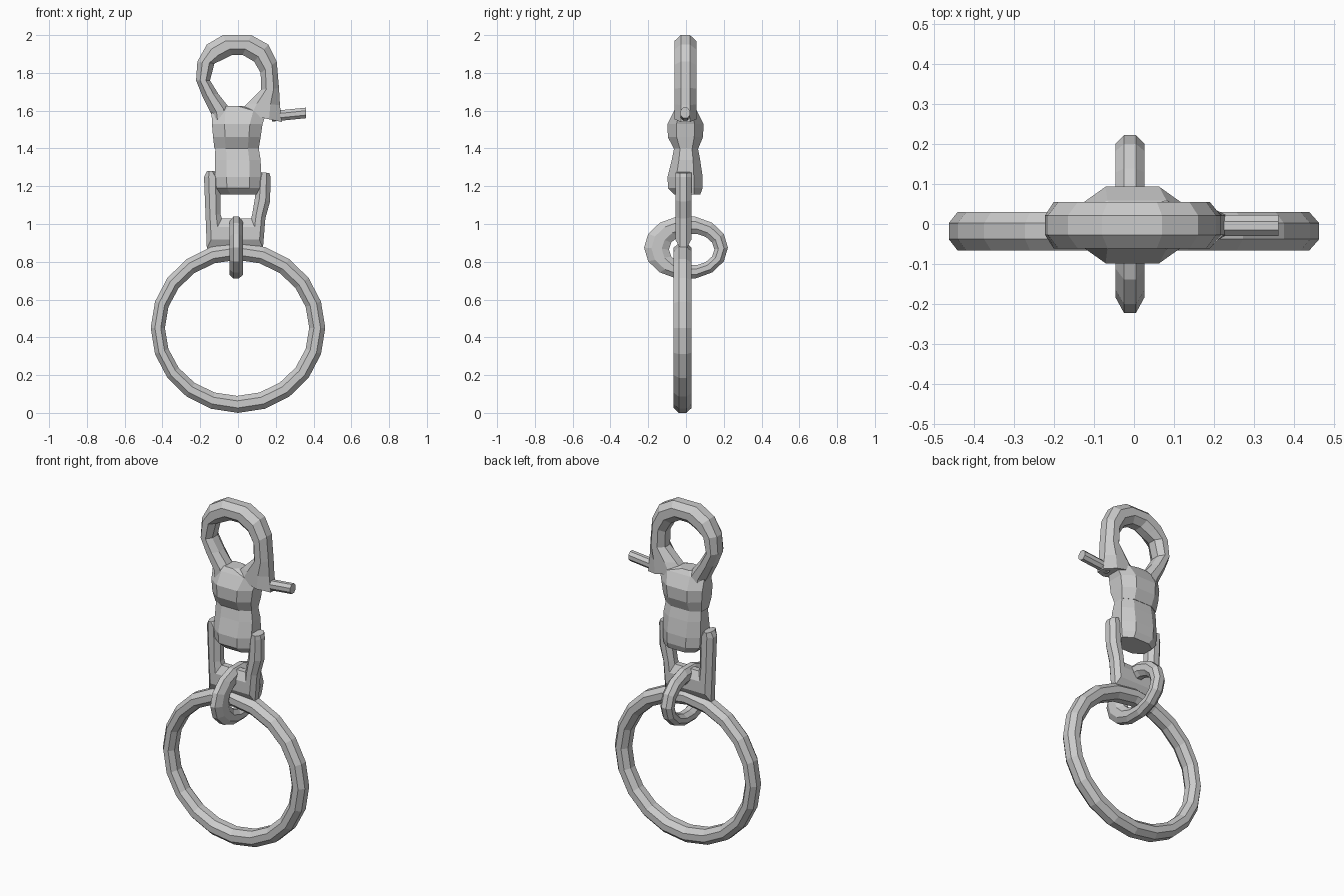
import bpy
import math

if "Cube" in bpy.data.objects:
    bpy.data.objects.remove(bpy.data.objects["Cube"])

# Octagonal section, flats touching +-1
SECTION = []
for k in range(8):
    a = math.radians(22.5 + 45 * k)
    s = 1 / math.cos(math.radians(22.5))
    SECTION.append((math.cos(a) * s, math.sin(a) * s))


def make_mesh(name, rings, closed=False):
    """Skin a row of equal-sized rings; cap the ends unless closed."""
    n, m = len(rings[0]), len(rings)
    verts = [p for r in rings for p in r]
    faces = []
    for i in range(m if closed else m - 1):
        j = (i + 1) % m
        for k in range(n):
            l = (k + 1) % n
            faces.append((i * n + k, i * n + l, j * n + l, j * n + k))
    if not closed:
        faces += [tuple(range(n))[::-1], tuple(range((m - 1) * n, m * n))]
    me = bpy.data.meshes.new(name)
    me.from_pydata(verts, [], faces)
    ob = bpy.data.objects.new(name, me)
    bpy.context.collection.objects.link(ob)
    bpy.context.view_layer.objects.active = ob
    bpy.ops.object.mode_set(mode='EDIT')
    bpy.ops.mesh.select_all(action='SELECT')
    bpy.ops.mesh.normals_make_consistent(inside=False)
    bpy.ops.object.mode_set(mode='OBJECT')
    return ob


def band(name, pairs, mid, half, closed=False, plane='xz'):
    """Rounded bar between outer and inner outline points (h, z)."""
    rings = []
    for (ho, zo), (hi, zi) in pairs:
        ring = []
        for u, v in SECTION:
            t = (1 + u) / 2
            h, z, d = hi + (ho - hi) * t, zi + (zo - zi) * t, mid + half * v
            ring.append((h, d, z) if plane == 'xz' else (d, h, z))
        rings.append(ring)
    return make_mesh(name, rings, closed)


def barrel(name, levels, cut=0.5):
    """Loft of chamfered rectangles (z, x0, x1, y0, y1)."""
    rings = []
    for z, x0, x1, y0, y1 in levels:
        cx, cy, rx, ry = (x0 + x1) / 2, (y0 + y1) / 2, (x1 - x0) / 2, (y1 - y0) / 2
        corners = [(1, -cut), (1, cut), (cut, 1), (-cut, 1),
                   (-1, cut), (-1, -cut), (-cut, -1), (cut, -1)]
        rings.append([(cx + rx * a, cy + ry * b, z) for a, b in corners])
    return make_mesh(name, rings)


def ellipse(h, z, rh, rz, n):
    return [(h + rh * math.cos(2 * math.pi * i / n),
             z + rz * math.sin(2 * math.pi * i / n)) for i in range(n)]


# Large key ring
band("key_ring", list(zip(ellipse(0, 0.45, 0.462, 0.45, 20),
                          ellipse(-0.005, 0.45, 0.382, 0.36, 20))),
     -0.018, 0.048, closed=True)

# Small link, heavier on its front side
band("small_link", list(zip(ellipse(0, 0.875, 0.222, 0.168, 14),
                            ellipse(0.03, 0.865, 0.12, 0.085, 14))),
     -0.01, 0.036, closed=True, plane='yz')

# U-shaped shackle with solid base
band("shackle", [((-0.165, 1.28), (-0.125, 1.28)),
                 ((-0.18, 1.25), (-0.095, 1.25)),
                 ((-0.172, 1.05), (-0.092, 1.05)),
                 ((-0.165, 0.87), (-0.085, 1.03)),
                 ((0.132, 0.87), (0.07, 1.03)),
                 ((0.145, 1.03), (0.075, 1.05)),
                 ((0.17, 1.12), (0.09, 1.14)),
                 ((0.172, 1.25), (0.10, 1.24)),
                 ((0.165, 1.27), (0.115, 1.275))], -0.014, 0.042)

# Swivel barrel below the hook
barrel("swivel_barrel", [(1.155, -0.09, 0.115, -0.06, 0.075),
                         (1.19, -0.118, 0.12, -0.095, 0.088),
                         (1.25, -0.122, 0.122, -0.098, 0.088),
                         (1.34, -0.122, 0.12, -0.075, 0.075),
                         (1.40, -0.12, 0.11, -0.063, 0.063)])

# Hook body
barrel("hook_body", [(1.40, -0.125, 0.11, -0.065, 0.065),
                     (1.46, -0.132, 0.12, -0.096, 0.09),
                     (1.53, -0.138, 0.13, -0.098, 0.093),
                     (1.60, -0.14, 0.155, -0.062, 0.058),
                     (1.625, -0.07, 0.02, -0.045, 0.04)])

# Hook loop ending in the gate wedge
band("hook_loop", [((-0.125, 1.45), (-0.03, 1.47)),
                   ((-0.14, 1.58), (-0.05, 1.62)),
                   ((-0.19, 1.68), (-0.105, 1.69)),
                   ((-0.222, 1.76), (-0.148, 1.76)),
                   ((-0.215, 1.86), (-0.125, 1.85)),
                   ((-0.165, 1.95), (-0.08, 1.87)),
                   ((-0.08, 2.0), (-0.03, 1.895)),
                   ((0.07, 2.0), (0.025, 1.895)),
                   ((0.16, 1.95), (0.085, 1.86)),
                   ((0.205, 1.86), (0.12, 1.80)),
                   ((0.217, 1.72), (0.122, 1.71)),
                   ((0.222, 1.63), (0.05, 1.64)),
                   ((0.232, 1.54), (0.0, 1.59))], -0.003, 0.058)

# Thumb pin on the gate
make_mesh("thumb_pin", [[(x, -0.004 + 0.026 * v, z + 0.028 * u) for u, v in SECTION]
                        for x, z in ((0.18, 1.57), (0.36, 1.588))])
